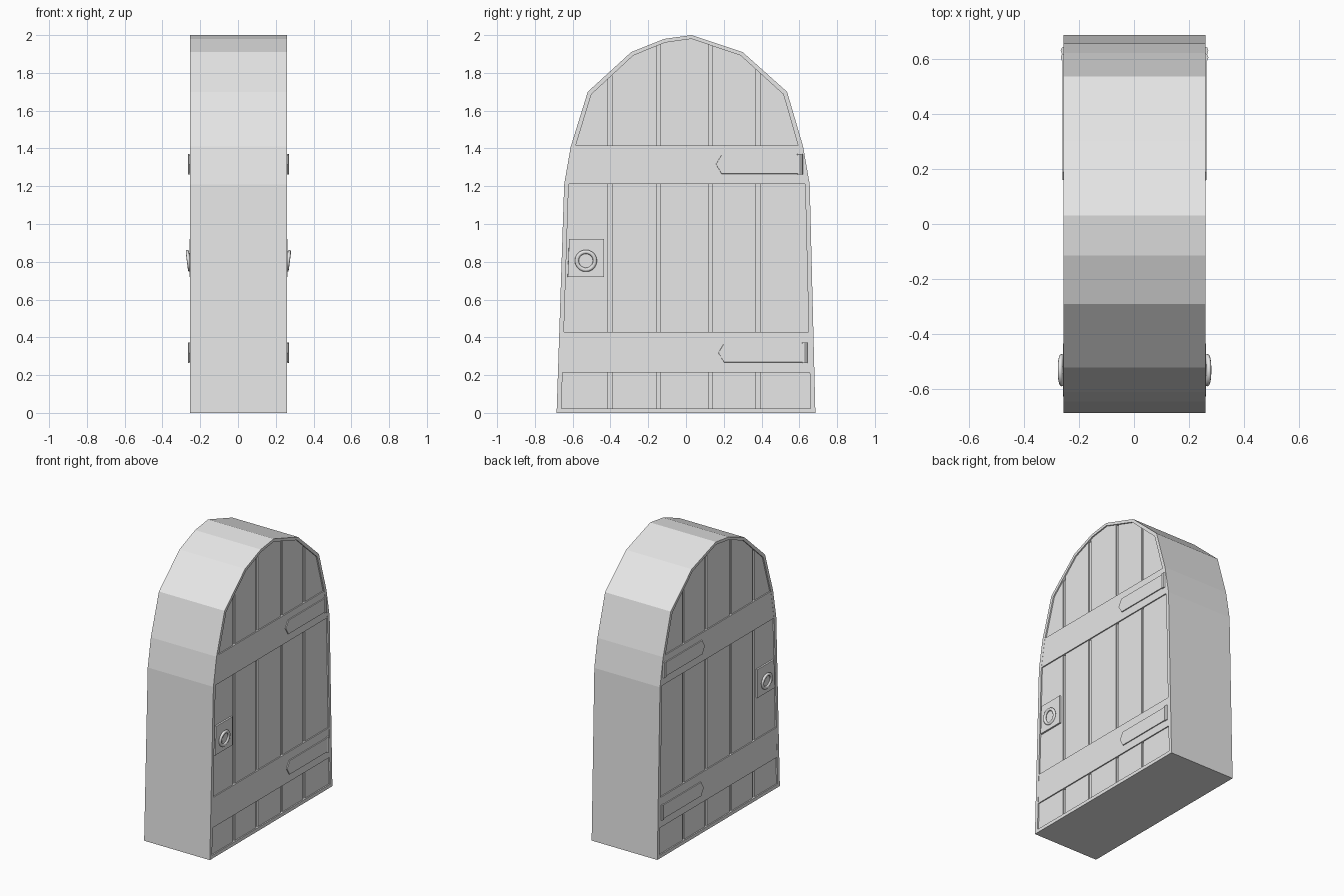
import bpy, bmesh
from math import pi, cos, sin
from mathutils import Vector, Matrix

cube = bpy.data.objects.get("Cube")
if cube:
    bpy.data.objects.remove(cube, do_unlink=True)

grey = bpy.data.materials.new("plain grey")
grey.use_nodes = True
grey.diffuse_color = (0.8, 0.8, 0.8, 1)
grey.node_tree.nodes["Principled BSDF"].inputs["Base Color"].default_value = (0.8, 0.8, 0.8, 1)

MID = 0.002          # middle of the thickness
HALF = 0.257         # half thickness to the rim
FLOOR = HALF - 0.018   # bottom of the plank grooves
PLANK = HALF - 0.009
BAND = HALF - 0.001

# arched outline as (y, z)
outline = [(-0.685, 0), (-0.645, 1.21), (-0.61, 1.41), (-0.52, 1.70),
           (-0.29, 1.91), (-0.115, 1.98), (0.03, 2.0), (0.30, 1.91),
           (0.535, 1.70), (0.62, 1.41), (0.655, 1.21), (0.685, 0)]
inner = [(y * 0.963, 0.024 + z * 0.978) for y, z in outline]


def finish(name, bm):
    bmesh.ops.recalc_face_normals(bm, faces=bm.faces)
    mesh = bpy.data.meshes.new(name)
    bm.to_mesh(mesh)
    bm.free()
    mesh.materials.append(grey)
    obj = bpy.data.objects.new(name, mesh)
    bpy.context.collection.objects.link(obj)
    return obj


def loft(name, sections, close=False):
    """Join equal loops of points; cap the ends or close into a ring."""
    bm = bmesh.new()
    loops = [[bm.verts.new(p) for p in s] for s in sections]
    pairs = list(zip(loops, loops[1:]))
    if close:
        pairs.append((loops[-1], loops[0]))
    else:
        bm.faces.new(loops[0])
        bm.faces.new(loops[-1])
    for a, b in pairs:
        for i in range(len(a)):
            j = (i + 1) % len(a)
            bm.faces.new((a[i], a[j], b[j], b[i]))
    return finish(name, bm)


def at(poly, x):
    return [(MID + x, y, z) for y, z in poly]


def clip(poly, axis, low, high):
    """Keep the part of a convex polygon between two limits on one axis."""
    for limit, sign in ((low, 1), (high, -1)):
        out = []
        for p, q in zip(poly, poly[1:] + poly[:1]):
            dp, dq = sign * (p[axis] - limit), sign * (q[axis] - limit)
            if dp >= 0:
                out.append(p)
            if dp * dq < 0:
                t = dp / (dp - dq)
                out.append(tuple(a + (b - a) * t for a, b in zip(p, q)))
        poly = out
    return poly


def slab(name, poly, side, x0, x1, bevel=0):
    """Flat plate on one face, optionally with a sloped edge."""
    cy = sum(p[0] for p in poly) / len(poly)
    cz = sum(p[1] for p in poly) / len(poly)
    ry = max(abs(p[0] - cy) for p in poly)
    rz = max(abs(p[1] - cz) for p in poly)
    top = [(cy + (y - cy) * (1 - bevel / ry), cz + (z - cz) * (1 - bevel / rz)) for y, z in poly]
    return loft(name, [at(poly, side * x0), at(top, side * x1)])


def box(y0, y1, z0, z1):
    return [(y0, z0), (y1, z0), (y1, z1), (y0, z1)]


# thick body with a rim around a shallow recess on both faces
loft("door_body", [at(inner, -FLOOR), at(inner, -HALF), at(outline, -HALF),
                   at(outline, HALF), at(inner, HALF), at(inner, FLOOR)])

grooves = [-0.402, -0.146, 0.13, 0.382]
edges = [-0.8] + grooves + [0.8]

for side, label in ((1, "left"), (-1, "right")):
    # vertical planks
    for i in range(len(edges) - 1):
        shape = clip(inner, 0, edges[i] + 0.011, edges[i + 1] - 0.011)
        slab(f"{label}_plank_{i + 1}", shape, side, FLOOR - 0.01, PLANK)

    # cross bands with hinge straps
    for place, z0, z1, tip, strap_z, end in (("lower", 0.215, 0.428, 0.17, 0.318, 0.625),
                                             ("upper", 1.212, 1.415, 0.157, 1.316, 0.6)):
        slab(f"{label}_{place}_band", clip(inner, 1, z0, z1), side, FLOOR - 0.01, BAND)
        strap = [(tip, strap_z), (tip + 0.03, strap_z - 0.052), (end, strap_z - 0.052),
                 (end, strap_z + 0.052), (tip + 0.03, strap_z + 0.052)]
        slab(f"{label}_{place}_hinge_strap", strap, side, BAND - 0.01, HALF + 0.005, 0.003)
        # hinge knuckle
        sections = []
        for z in (strap_z - 0.054, strap_z + 0.054):
            sections.append([(MID + side * (HALF - 0.003 + 0.014 * sin(a)),
                              end + 0.004 + 0.016 * cos(a), z)
                             for a in (2 * pi * k / 8 for k in range(8))])
        loft(f"{label}_{place}_hinge_knuckle", sections)

    # lock plate
    plate = [(-0.628, 0.717), (-0.432, 0.717), (-0.432, 0.922), (-0.62, 0.922)]
    slab(f"{label}_lock_plate", plate, side, FLOOR - 0.01, HALF + 0.002, 0.002)

    # pull ring, hanging slightly outward at the bottom
    tilt = Matrix.Rotation(side * 0.12, 3, 'Y')
    centre = Vector((MID + side * (HALF + 0.007), -0.53, 0.805))
    sections = []
    for k in range(20):
        a = 2 * pi * k / 20
        ring = []
        for m in range(8):
            b = 2 * pi * m / 8
            r = 0.048 + 0.011 * cos(b)
            ring.append(centre + tilt @ Vector((0.009 * sin(b), r * cos(a), r * sin(a))))
        sections.append(ring)
    pull = loft(f"{label}_pull_ring", sections, close=True)
    for poly in pull.data.polygons:
        poly.use_smooth = True
